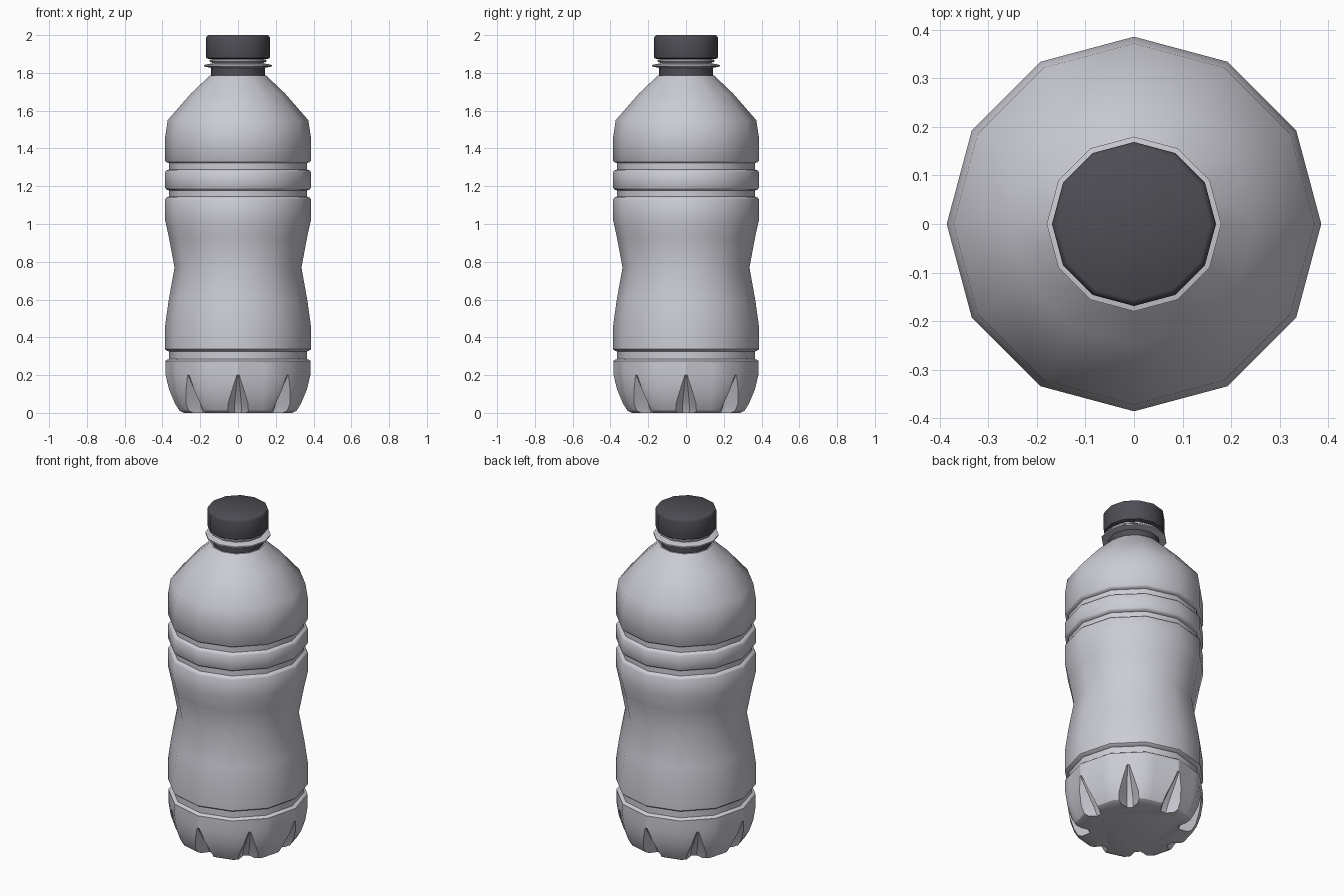
import bpy, bmesh, math

if "Cube" in bpy.data.objects:
    bpy.data.objects.remove(bpy.data.objects["Cube"])

def material(name, rgb):
    m = bpy.data.materials.new(name)
    m.diffuse_color = (*rgb, 1)
    m.use_nodes = True
    m.node_tree.nodes["Principled BSDF"].inputs["Base Color"].default_value = m.diffuse_color
    return m

PLASTIC = material("pale grey plastic", (0.60, 0.60, 0.66))
DARK = material("dark grey cap", (0.075, 0.075, 0.09))

def loft(name, rings, mat, angle=40):
    """Skin a stack of equal-length point rings and cap both ends."""
    bm = bmesh.new()
    loops = [[bm.verts.new(p) for p in ring] for ring in rings]
    n = len(loops[0])
    for a, b in zip(loops, loops[1:]):
        for i in range(n):
            j = (i + 1) % n
            bm.faces.new((a[i], a[j], b[j], b[i]))
    bm.faces.new(loops[0][::-1])
    bm.faces.new(loops[-1])
    bmesh.ops.recalc_face_normals(bm, faces=bm.faces)
    me = bpy.data.meshes.new(name)
    bm.to_mesh(me)
    bm.free()
    me.materials.append(mat)
    ob = bpy.data.objects.new(name, me)
    bpy.context.collection.objects.link(ob)
    bpy.ops.object.select_all(action='DESELECT')
    ob.select_set(True)
    bpy.context.view_layer.objects.active = ob
    bpy.ops.object.shade_smooth_by_angle(angle=math.radians(angle))
    return ob

def polar(r, deg, z):
    a = math.radians(deg)
    return (r * math.cos(a), r * math.sin(a), z)

def lathe(name, profile, mat):
    return loft(name, [[polar(r, 30 * i, z) for i in range(12)] for r, z in profile], mat)

def dodecagon(r, deg):
    return r * math.cos(math.radians(15)) / math.cos(math.radians(deg % 30 - 15))

# body: grooves, waist, shoulder
lathe("bottle_body", [
    (0.372, 0.20), (0.384, 0.268), (0.384, 0.275), (0.376, 0.281), (0.364, 0.285), (0.364, 0.325),
    (0.378, 0.33), (0.386, 0.337), (0.386, 0.46), (0.368, 0.59), (0.336, 0.77), (0.366, 0.93),
    (0.386, 1.02), (0.386, 1.13), (0.38, 1.139), (0.365, 1.145), (0.365, 1.178), (0.38, 1.183),
    (0.386, 1.192), (0.386, 1.275), (0.38, 1.283), (0.365, 1.288), (0.365, 1.322), (0.38, 1.327),
    (0.386, 1.335), (0.386, 1.46), (0.372, 1.55), (0.25, 1.69), (0.15, 1.785)], PLASTIC)

# footed base: eight wedge notches that widen and deepen downwards
rings = []
for z, r, w, depth in [(0.0, 0.30, 9, 0.045), (0.012, 0.325, 10, 0.065), (0.05, 0.348, 9, 0.07),
                       (0.12, 0.372, 5, 0.045), (0.20, 0.384, 1, 0.0), (0.268, 0.384, 1, 0.0)]:
    ring = []
    for k in range(8):
        for off in (-15, -w, -w * 0.4, w * 0.4, w, 15, 22.5):
            deg = 45 * k + off
            rad = dodecagon(r, deg)
            if abs(off) < w:
                rad -= depth
            ring.append(polar(rad, deg, z))
    rings.append(ring)
loft("footed_base", rings, PLASTIC, 30)

# neck, collar and cap
lathe("neck_band", [(0.142, 1.775), (0.142, 1.825)], DARK)
lathe("neck", [(0.138, 1.78), (0.138, 1.88)], PLASTIC)
lathe("neck_collar", [(0.14, 1.826), (0.18, 1.834), (0.18, 1.842), (0.14, 1.85)], PLASTIC)
lathe("neck_ring", [(0.14, 1.856), (0.152, 1.86), (0.152, 1.868), (0.14, 1.872)], PLASTIC)
lathe("cap", [(0.155, 1.873), (0.167, 1.878), (0.169, 1.885), (0.169, 1.985), (0.165, 1.995),
              (0.157, 2.0)], DARK)
